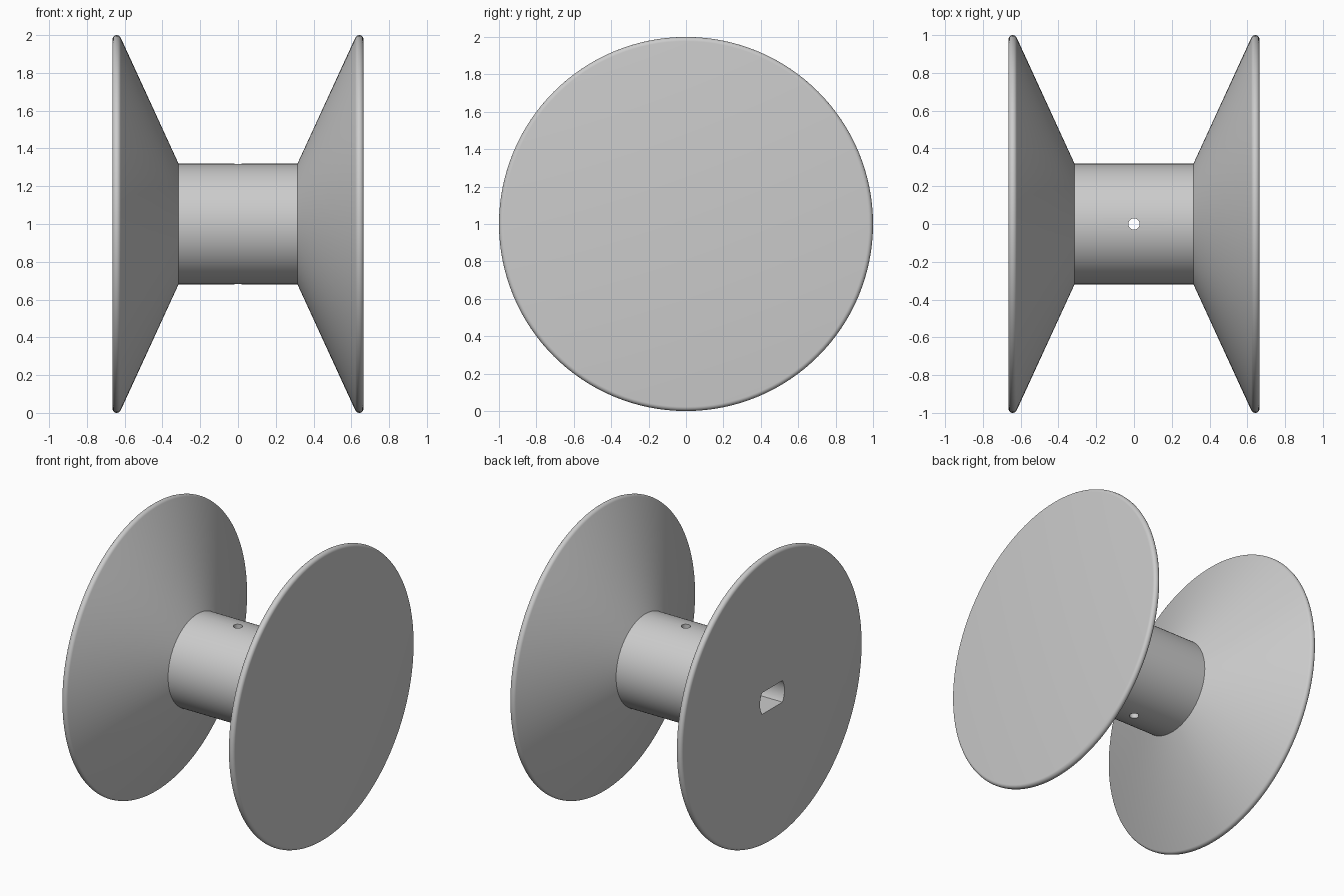
import bpy
import bmesh
from math import pi, sin, cos, sqrt, asin, radians
from mathutils import Matrix, Vector

if "Cube" in bpy.data.objects:
    bpy.data.objects.remove(bpy.data.objects["Cube"], do_unlink=True)

AXIS_Z = 1.0
HALF = 0.665          # half width of the spool
RIM = 0.023           # rounded rim radius
HUB_R, HUB_X = 0.32, 0.315
SEGMENTS = 128

grey = bpy.data.materials.new("plain_grey")
grey.use_nodes = True
grey.diffuse_color = (0.6, 0.6, 0.6, 1)
grey.node_tree.nodes["Principled BSDF"].inputs["Base Color"].default_value = (0.6, 0.6, 0.6, 1)


def make_object(name, bm):
    bmesh.ops.recalc_face_normals(bm, faces=bm.faces)
    mesh = bpy.data.meshes.new(name)
    bm.to_mesh(mesh)
    bm.free()
    obj = bpy.data.objects.new(name, mesh)
    obj.data.materials.append(grey)
    bpy.context.collection.objects.link(obj)
    return obj


def prism(name, points, shift):
    """Extrude a closed outline along a vector."""
    bm = bmesh.new()
    face = bm.faces.new([bm.verts.new(p) for p in points])
    out = bmesh.ops.extrude_face_region(bm, geom=[face], use_keep_orig=True)
    moved = [v for v in out["geom"] if isinstance(v, bmesh.types.BMVert)]
    bmesh.ops.translate(bm, verts=moved, vec=shift)
    return make_object(name, bm)


# Half profile (x, radius): hub edge, cone, then rounded rim to the flat end
side = [(HUB_X, HUB_R)]
for i in range(11):
    a = radians(155 - 155 * i / 10)
    side.append((HALF - RIM + RIM * cos(a), 1 - RIM + RIM * sin(a)))
profile = [(-x, r) for x, r in reversed(side)] + side

# Spool body, revolved round the x axis with flat end discs
bm = bmesh.new()
rings = []
for x, r in profile:
    rings.append([bm.verts.new((x, r * cos(2 * pi * k / SEGMENTS),
                                AXIS_Z + r * sin(2 * pi * k / SEGMENTS)))
                  for k in range(SEGMENTS)])
for a, b in zip(rings, rings[1:]):
    for k in range(SEGMENTS):
        n = (k + 1) % SEGMENTS
        bm.faces.new((a[k], a[n], b[n], b[k]))
bm.faces.new(rings[0])
bm.faces.new(rings[-1])
spool = make_object("spool", bm)

# Blind shaft bore in the right end: a circle with flat top and bottom
BORE_R, FLAT = 0.135, 0.075
half_angle = asin(FLAT / BORE_R)
outline = []
for start in (0, pi):
    for i in range(13):
        a = start - half_angle + 2 * half_angle * i / 12
        outline.append((-0.8, BORE_R * cos(a), AXIS_Z + BORE_R * sin(a)))
bore = prism("shaft_bore_cutter", outline, (0.9, 0, 0))

# Small screw hole straight through the middle of the hub
circle = [(0.03 * cos(2 * pi * k / 32), 0.03 * sin(2 * pi * k / 32), 0.5) for k in range(32)]
screw = prism("screw_hole_cutter", circle, (0, 0, 1))

bpy.context.view_layer.objects.active = spool
for cutter in (bore, screw):
    cutter.hide_render = True
    mod = spool.modifiers.new(cutter.name, "BOOLEAN")
    mod.operation = "DIFFERENCE"
    mod.solver = "EXACT"
    mod.object = cutter
    bpy.ops.object.modifier_apply(modifier=mod.name)
    bpy.data.objects.remove(cutter, do_unlink=True)

bpy.ops.object.select_all(action="DESELECT")
spool.select_set(True)
bpy.ops.object.shade_smooth_by_angle(angle=radians(22))
